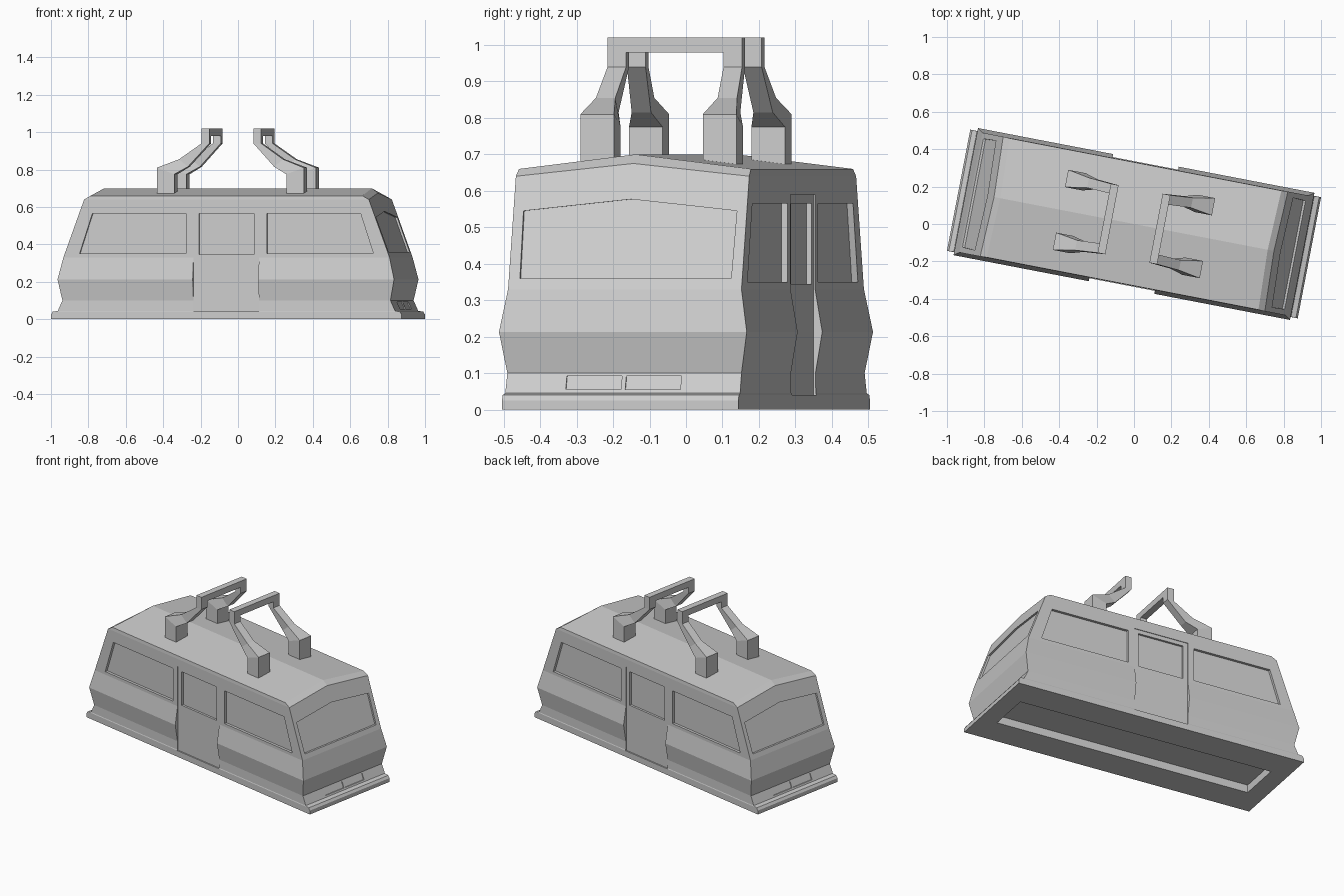
import bpy, bmesh, math
from mathutils import Matrix

if "Cube" in bpy.data.objects:
    bpy.data.objects.remove(bpy.data.objects["Cube"])

TURN = Matrix.Rotation(math.radians(-10.9), 4, 'Z')  # whole model is yawed


def loft(name, rings, ridge=None):
    """Skin a stack of rings and cap both ends; ridge splits the top cap."""
    bm = bmesh.new()
    rows = [[bm.verts.new(p) for p in ring] for ring in rings]
    n = len(rows[0])
    for a, b in zip(rows, rows[1:]):
        for i in range(n):
            j = (i + 1) % n
            bm.faces.new((a[i], a[j], b[j], b[i]))
    bm.faces.new(rows[0][::-1])
    top = bm.faces.new(rows[-1])
    if ridge:
        bmesh.utils.face_split(top, rows[-1][ridge[0]], rows[-1][ridge[1]])
    bmesh.ops.recalc_face_normals(bm, faces=bm.faces[:])
    bm.transform(TURN)
    me = bpy.data.meshes.new(name)
    bm.to_mesh(me)
    bm.free()
    ob = bpy.data.objects.new(name, me)
    bpy.context.collection.objects.link(ob)
    return ob


def box(name, x0, x1, y0, y1, z0, z1):
    return loft(name, [[(x0, y0, z), (x1, y0, z), (x1, y1, z), (x0, y1, z)] for z in (z0, z1)])


def cut(target, cutter):
    m = target.modifiers.new("cut", 'BOOLEAN')
    m.operation, m.solver, m.object = 'DIFFERENCE', 'EXACT', cutter
    bpy.context.view_layer.objects.active = target
    bpy.ops.object.modifier_apply(modifier=m.name)
    bpy.data.objects.remove(cutter)


# Cabin shell: z, half length, half width, then z and half length on the centre line
levels = [
    (0, .955, .33, 0, .955), (.025, .955, .33, .025, .955),
    (.04, .945, .33, .04, .945), (.045, .918, .328, .045, .918),
    (.10, .893, .327, .10, .893), (.213, .916, .346, .213, .916),
    (.33, .888, .326, .33, .888), (.64, .775, .326, .675, .762),
    (.66, .740, .324, .70, .728),
]
rings = [[(-l, -w, z), (l, -w, z), (lc, 0, zc), (l, w, z), (-l, w, z), (-lc, 0, zc)]
         for z, l, w, zc, lc in levels]
cabin = loft("cabin_body", rings, ridge=(2, 5))

# Doorways, door windows and side windows
for s in (-1, 1):
    cut(cabin, box("door_cutter", -.18, .177, s * .322, s * .45, .04, .59))
    cut(cabin, box("door_window_cutter", -.15, .15, s * .308, s * .45, .345, .565))
    for e in (-1, 1):
        pane = [(.22, .35), (.80, .35), (.73, .565), (.22, .565)]
        cut(cabin, loft("window_cutter", [[(e * x, s * y, z) for x, z in pane]
                                          for y in (.309, .45)]))

# Windscreen recesses and lower panels on both ends
screen = [(-.295, .36), (.295, .36), (.298, .545), (0, .577), (-.298, .545)]
for e in (-1, 1):
    cut(cabin, loft("windscreen_cutter",
                    [[(e * (.888 - .3645 * (z - .33) + d), y, z) for y, z in screen]
                     for d in (-.012, .1)]))
    for s in (-1, 1):
        panel = [(s * .006, .055), (s * .16, .055), (s * .16, .092), (s * .006, .092)]
        cut(cabin, loft("panel_cutter",
                        [[(e * (.918 - .4545 * (z - .045) + d), y, z) for y, z in panel]
                         for d in (-.006, .06)]))

# Recess in the underside
cut(cabin, box("floor_cutter", -.84, .84, -.14, .14, -.1, .05))

# Roof hanger arms: inner x, inner z, outer x, outer z, y near centre, y far
arm = [
    (.305, .665, .40, .665, .124, .218), (.305, .775, .40, .81, .124, .218),
    (.235, .815, .283, .855, .143, .197), (.12, .94, .162, .94, .136, .188),
    (.12, 1.02, .162, 1.02, .136, .188),
]
for e, end in ((-1, "left"), (1, "right")):
    for s, side in ((-1, "front"), (1, "back")):
        loft(f"hanger_arm_{end}_{side}",
             [[(e * xi, s * ya, zi), (e * xo, s * ya, zo),
               (e * xo, s * yb, zo), (e * xi, s * yb, zi)]
              for xi, zi, xo, zo, ya, yb in arm])
    # Crossbar joining the two arms
    box(f"hanger_crossbar_{end}", e * .12, e * .162, -.136, .136, .98, 1.02)
